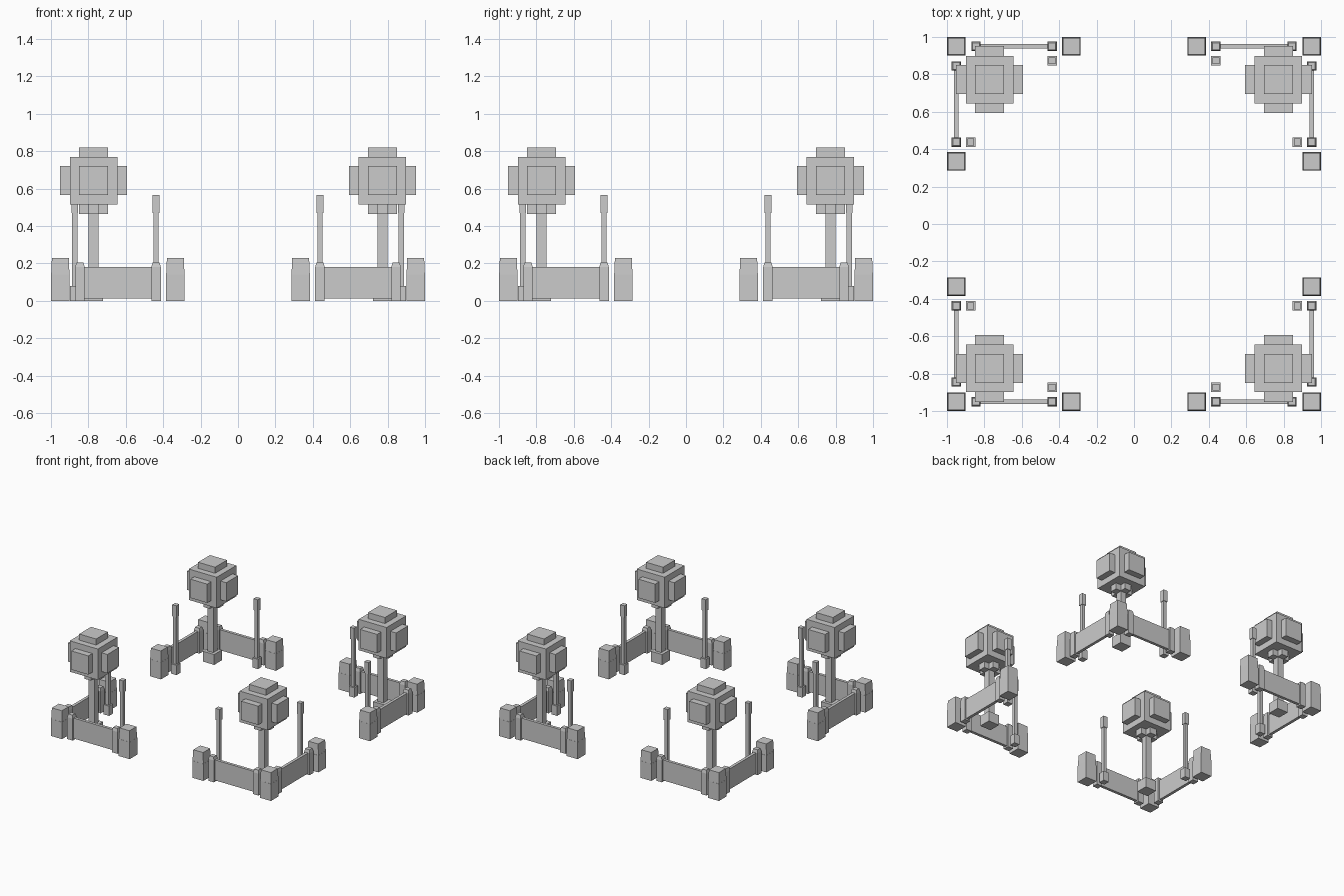
import bpy, bmesh

if "Cube" in bpy.data.objects:
    bpy.data.objects.remove(bpy.data.objects["Cube"])


def add_box(bm, c, z0, z1, bottom, top=None):
    """Box centred on c (x, y) between z0 and z1; bottom/top are (width, depth)."""
    top = top or bottom
    rings = []
    for z, (w, d) in ((z0, bottom), (z1, top)):
        rings.append([bm.verts.new((c[0] + sx * w / 2, c[1] + sy * d / 2, z))
                      for sx, sy in ((-1, -1), (1, -1), (1, 1), (-1, 1))])
    lo, hi = rings
    bm.faces.new(lo[::-1])
    bm.faces.new(hi)
    for i in range(4):
        j = (i + 1) % 4
        bm.faces.new((lo[i], lo[j], hi[j], hi[i]))


def build(name, boxes):
    bm = bmesh.new()
    for b in boxes:
        add_box(bm, *b)
    bm.normal_update()
    me = bpy.data.meshes.new(name)
    bm.to_mesh(me)
    bm.free()
    ob = bpy.data.objects.new(name, me)
    bpy.context.collection.objects.link(ob)


def sq(s):
    return (s, s)


def pillar(c):
    return [(c, 0, 0.14, sq(0.1)), (c, 0.14, 0.23, sq(0.098), sq(0.09))]


def fence_post(c):
    return [(c, 0, 0.18, sq(0.05)), (c, 0.18, 0.205, sq(0.05), sq(0.038))]


def stake(c):
    return [(c, 0, 0.08, sq(0.05)), (c, 0.08, 0.47, sq(0.028)),
            (c, 0.47, 0.565, sq(0.037))]


def tree(c):
    trunk = [(c, 0, 0.085, sq(0.1)), (c, 0.085, 0.52, sq(0.052))]
    lo, hi, mid = 0.516, 0.77, 0.643
    crown = [(c, lo, hi, sq(0.254)), (c, hi, 0.82, sq(0.154))]
    # side pads
    for s in (-1, 1):
        crown.append(((c[0] + s * 0.153, c[1]), mid - 0.077, mid + 0.077, (0.052, 0.154)))
        crown.append(((c[0], c[1] + s * 0.153), mid - 0.077, mid + 0.077, (0.154, 0.052)))
    # cross under the crown
    crown += [(c, 0.465, lo, (0.154, 0.06)), (c, 0.465, lo, (0.06, 0.154))]
    return trunk, crown


# The same corner garden is repeated in all four quadrants
for side, sx in (("left", -1), ("right", 1)):
    for end, sy in (("front", -1), ("back", 1)):
        tag = f"{end}_{side}"

        # Corner pillar and the two end pillars
        build("corner_pillar_" + tag, pillar((sx * 0.95, sy * 0.95)))
        for axis in ("x", "y"):
            def at(along, across):
                return ((sx * along, sy * across) if axis == "x"
                        else (sx * across, sy * along))
            size = (0.42, 0.024) if axis == "x" else (0.024, 0.42)
            build(f"end_pillar_{axis}_{tag}", pillar(at(0.335, 0.95)))
            # Fence panel between two short posts
            build(f"fence_panel_{axis}_{tag}", [(at(0.64, 0.95), 0.012, 0.18, size)])
            build(f"fence_posts_{axis}_{tag}",
                  fence_post(at(0.845, 0.95)) + fence_post(at(0.438, 0.95)))
            # Tall torch stake inside the fence
            build(f"stake_{axis}_{tag}", stake(at(0.438, 0.873)))

        # Blocky round tree
        trunk, crown = tree((sx * 0.772, sy * 0.772))
        build("tree_trunk_" + tag, trunk)
        build("tree_crown_" + tag, crown)
